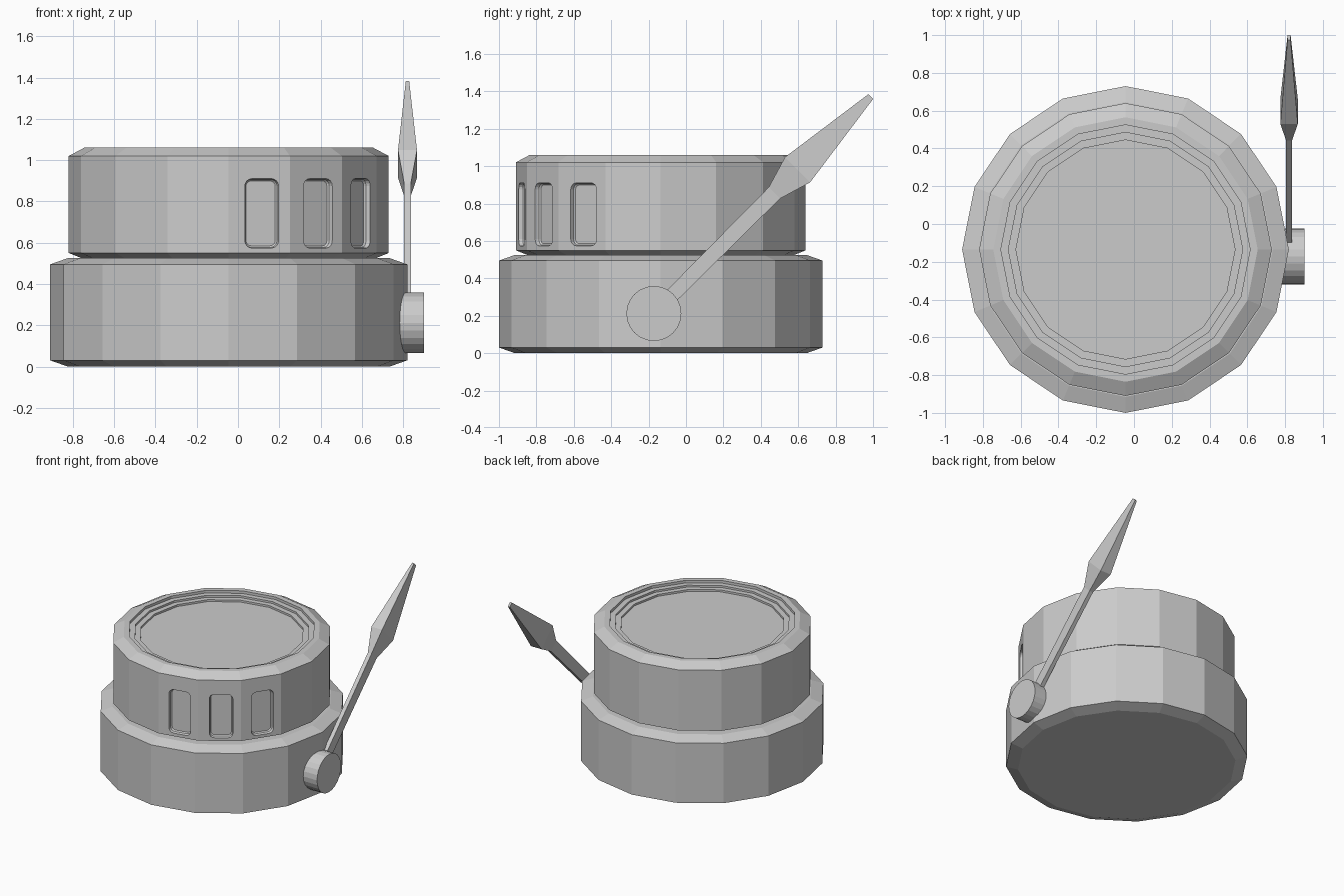
import bpy, bmesh, math
from mathutils import Vector

if "Cube" in bpy.data.objects:
    bpy.data.objects.remove(bpy.data.objects["Cube"])

CX, CY = -0.045, -0.135      # axis of the round body
SIDES = 16

grey = bpy.data.materials.new("plain grey")
grey.diffuse_color = (0.6, 0.6, 0.6, 1)
grey.use_nodes = True
grey.node_tree.nodes["Principled BSDF"].inputs["Base Color"].default_value = grey.diffuse_color


def make(name, bm):
    bmesh.ops.recalc_face_normals(bm, faces=bm.faces)
    me = bpy.data.meshes.new(name)
    bm.to_mesh(me)
    bm.free()
    me.materials.append(grey)
    ob = bpy.data.objects.new(name, me)
    bpy.context.collection.objects.link(ob)
    return ob


def loft(name, rings):
    """Skin a list of equal-length point loops and cap both ends."""
    bm = bmesh.new()
    loops = [[bm.verts.new(p) for p in ring] for ring in rings]
    n = len(loops[0])
    for a, b in zip(loops, loops[1:]):
        for i in range(n):
            j = (i + 1) % n
            bm.faces.new((a[i], a[j], b[j], b[i]))
    bm.faces.new(loops[0][::-1])
    bm.faces.new(loops[-1])
    return make(name, bm)


def drum(name, profile):
    turn = 2 * math.pi / SIDES
    return loft(name, [[(CX + r * math.cos(i * turn), CY + r * math.sin(i * turn), z)
                        for i in range(SIDES)] for r, z in profile])


# Wide lower drum with chamfered rims
drum("base_drum", [(0.78, 0), (0.865, 0.03), (0.865, 0.495), (0.78, 0.525)])

# Upper drum with a stepped, sunken top
upper = drum("upper_drum", [
    (0.70, 0.52), (0.775, 0.55), (0.775, 1.02), (0.70, 1.06), (0.66, 1.06),
    (0.66, 1.04), (0.62, 1.04), (0.62, 1.025), (0.58, 1.025), (0.58, 1.01)])


# Three rounded pockets sunk into neighbouring side faces
def pocket_ring(angle, dist, w, h, r):
    out = Vector((math.cos(angle), math.sin(angle), 0))
    side = Vector((-out.y, out.x, 0))
    centre = Vector((CX, CY, 0.742)) + out * dist + side * 0.012
    pts = []
    for q, (sx, sz) in enumerate([(1, 1), (-1, 1), (-1, -1), (1, -1)]):
        for k in range(5):
            a = (q + k / 4) * math.pi / 2
            pts.append(centre + side * (sx * (w - r) + r * math.cos(a))
                       + Vector((0, 0, sz * (h - r) + r * math.sin(a))))
    return pts


face_dist = 0.775 * math.cos(math.pi / SIDES)
for deg in (-78.75, -56.25, -33.75):
    a = math.radians(deg)
    cutter = loft("pocket_cutter", [
        pocket_ring(a, face_dist - 0.03, 0.072, 0.157, 0.025),
        pocket_ring(a, face_dist - 0.022, 0.08, 0.165, 0.033),
        pocket_ring(a, face_dist + 0.03, 0.088, 0.173, 0.041)])
    mod = upper.modifiers.new("pocket", 'BOOLEAN')
    mod.operation = 'DIFFERENCE'
    mod.solver = 'EXACT'
    mod.object = cutter
    bpy.context.view_layer.objects.active = upper
    bpy.ops.object.modifier_apply(modifier=mod.name)
    bpy.data.objects.remove(cutter)

# Round pivot knob on the right side
KY, KZ = -0.172, 0.212
loft("pivot_knob", [[(x, KY + 0.147 * math.cos(i * math.pi / 12),
                      KZ + 0.147 * math.sin(i * math.pi / 12)) for i in range(24)]
                    for x in (0.76, 0.902)])

# Slanted pointer: square rod swelling into a long spear head
along = Vector((0, 1, 1)).normalized()
across = Vector((0, 1, -1)).normalized()
rings = []
for t, half_w, half_x in [(0.08, 0.038, 0.016), (0.912, 0.043, 0.016),
                          (1.087, 0.095, 0.046), (1.64, 0.018, 0.008)]:
    c = Vector((0.821, KY, KZ)) + along * t
    rings.append([c + across * (half_w * s) + Vector((half_x * u, 0, 0))
                  for s, u in [(1, 1), (-1, 1), (-1, -1), (1, -1)]])
loft("pointer_arm", rings)
